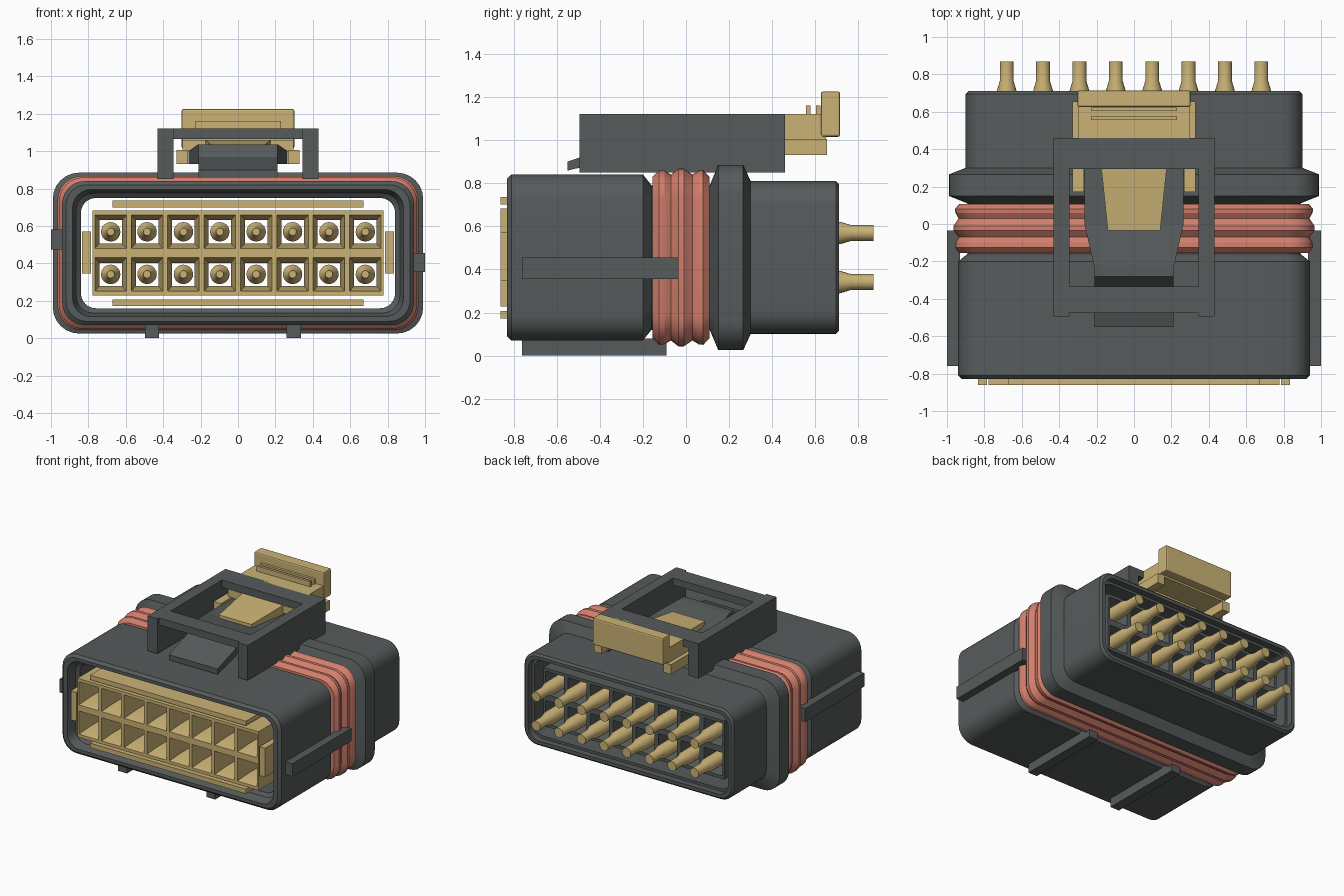
import bpy, bmesh, math

cube = bpy.data.objects.get("Cube")
if cube:
    bpy.data.objects.remove(cube, do_unlink=True)

def material(name, rgb):
    m = bpy.data.materials.new(name)
    m.use_nodes = True
    m.diffuse_color = (*rgb, 1)
    m.node_tree.nodes["Principled BSDF"].inputs["Base Color"].default_value = (*rgb, 1)
    return m

GREY = material("dark grey plastic", (0.095, 0.105, 0.105))
TAN = material("tan plastic", (0.60, 0.45, 0.18))
SALMON = material("salmon rubber", (0.64, 0.21, 0.15))

MID = 0.455          # height of the connector axis
PITCH_X, PITCH_Z = 0.1945, 0.2275

def section(hw, hh, r, n):
    """Rounded rectangle, square (r = 0) or circle (r = hw = hh)."""
    pts = []
    for k, (sx, sz) in enumerate([(1, 1), (-1, 1), (-1, -1), (1, -1)]):
        for i in range(n + 1 if r else 1):
            a = (k + i / n) * math.pi / 2
            p = (sx * (hw - r) + r * math.cos(a), sz * (hh - r) + r * math.sin(a))
            if not pts or min(math.dist(p, q) for q in pts) > 1e-5:
                pts.append(p)
    return pts

def add_loft(bm, rings, centre=(0, MID), n=6, closed=False):
    """Skin rings (y, half width, half height, radius) along y."""
    rows = [[bm.verts.new((centre[0] + x, y, centre[1] + z))
             for x, z in section(hw, hh, r, n)] for y, hw, hh, r in rings]
    pairs = list(zip(rows, rows[1:]))
    if closed:
        pairs.append((rows[-1], rows[0]))
    else:
        bm.faces.new(rows[0])
        bm.faces.new(rows[-1])
    for a, b in pairs:
        for i in range(len(a)):
            j = (i + 1) % len(a)
            bm.faces.new((a[i], a[j], b[j], b[i]))

def finish(name, bm, mat, smooth=None):
    bmesh.ops.recalc_face_normals(bm, faces=bm.faces[:])
    me = bpy.data.meshes.new(name)
    bm.to_mesh(me)
    bm.free()
    me.materials.append(mat)
    if smooth:
        me.polygons.foreach_set("use_smooth", [True] * len(me.polygons))
        me.set_sharp_from_angle(angle=math.radians(smooth))
    ob = bpy.data.objects.new(name, me)
    bpy.context.collection.objects.link(ob)
    return ob

def loft(name, rings, mat, **kw):
    bm = bmesh.new()
    add_loft(bm, rings, **kw)
    return finish(name, bm, mat, 25)

def box(name, x, y, z, mat):
    """Box from (min, max) ranges."""
    bm = bmesh.new()
    bmesh.ops.create_cube(bm, size=1)
    for v in bm.verts:
        v.co = [(r[0] + r[1]) / 2 + c * (r[1] - r[0]) for r, c in zip((x, y, z), v.co)]
    return finish(name, bm, mat)

def strip(name, stations, mat):
    """Bar along y through stations (y, half width, bottom, top)."""
    bm = bmesh.new()
    rows = [[bm.verts.new(p) for p in ((-w, y, lo), (w, y, lo), (w, y, hi), (-w, y, hi))]
            for y, w, lo, hi in stations]
    bm.faces.new(rows[0])
    bm.faces.new(rows[-1])
    for a, b in zip(rows, rows[1:]):
        for i in range(4):
            j = (i + 1) % 4
            bm.faces.new((a[i], a[j], b[j], b[i]))
    return finish(name, bm, mat)

def cells(name, rings, mat, **kw):
    """Repeat one loft over the 8 x 2 contact positions."""
    bm = bmesh.new()
    for col in range(8):
        for row in (-0.5, 0.5):
            add_loft(bm, rings, centre=((col - 3.5) * PITCH_X, MID + row * PITCH_Z), **kw)
    return finish(name, bm, mat, 30)

# Hollow housing: outside from front to back, then inside back to front
loft("housing", [
    (-0.83, 0.92, 0.365, 0.11), (-0.81, 0.94, 0.385, 0.12),
    (-0.20, 0.94, 0.385, 0.12), (-0.16, 0.89, 0.335, 0.10),
    (0.11, 0.89, 0.335, 0.10), (0.15, 0.99, 0.43, 0.14),
    (0.265, 0.99, 0.43, 0.14), (0.30, 0.90, 0.355, 0.11),
    (0.695, 0.90, 0.355, 0.11), (0.71, 0.885, 0.34, 0.10),
    (0.71, 0.86, 0.315, 0.09), (0.66, 0.86, 0.315, 0.09),
    (0.66, 0.84, 0.295, 0.08), (-0.74, 0.84, 0.295, 0.08),
    (-0.76, 0.865, 0.32, 0.09), (-0.83, 0.885, 0.34, 0.10)], GREY, closed=True)

# Ribbed seal around the groove
loft("seal", [
    (-0.155, 0.89, 0.335, 0.11), (-0.155, 0.935, 0.375, 0.12),
    (-0.125, 0.957, 0.405, 0.13), (-0.10, 0.955, 0.403, 0.13),
    (-0.07, 0.938, 0.385, 0.12), (-0.035, 0.965, 0.412, 0.13),
    (-0.01, 0.965, 0.412, 0.13), (0.03, 0.938, 0.385, 0.12),
    (0.06, 0.955, 0.403, 0.13), (0.08, 0.957, 0.405, 0.13),
    (0.108, 0.935, 0.375, 0.12), (0.108, 0.89, 0.335, 0.11)], SALMON, closed=True)

# Contact carrier: funnel cells at the front, open grid at the back
hx, hz = PITCH_X / 2, PITCH_Z / 2
cells("contact_carrier", [
    (0, hx, hz, 0), (-0.86, hx, hz, 0), (-0.86, 0.084, 0.09, 0),
    (-0.76, 0.06, 0.062, 0), (0, 0.06, 0.062, 0)], TAN, n=1, closed=True)
cells("rear_grid", [
    (0, hx, hz, 0), (0.64, hx, hz, 0), (0.64, 0.08, 0.09, 0),
    (0.56, 0.06, 0.062, 0), (0, 0.06, 0.062, 0)], GREY, n=1, closed=True)
cells("contacts", [
    (-0.66, 0.02, 0.02, 0.02), (-0.62, 0.028, 0.028, 0.028), (-0.58, 0.052, 0.052, 0.052),
    (0.715, 0.052, 0.052, 0.052), (0.765, 0.037, 0.037, 0.037),
    (0.87, 0.037, 0.037, 0.037)], TAN, n=5)

# Retainer strips around the carrier
for side, z in (("lower", 0.19), ("upper", 0.718)):
    box(side + "_retainer", (-0.67, 0.67), (-0.86, -0.3), (z - 0.018, z + 0.018), TAN)
for side, x in (("right", -0.811), ("left", 0.811)):
    box(side + "_retainer", (x - 0.024, x + 0.024), (-0.86, -0.3), (0.345, 0.57), TAN)

# Keying ribs
box("left_key", (0.93, 1.0), (-0.76, -0.035), (0.355, 0.455), GREY)
box("right_key", (-1.0, -0.93), (-0.76, -0.035), (0.475, 0.58), GREY)
for side, x in (("right", -0.46), ("left", 0.298)):
    box(side + "_bottom_key", (x - 0.038, x + 0.038), (-0.76, -0.09), (0, 0.08), GREY)

# Guard frame over the latch
for side, s in (("right", -1), ("left", 1)):
    box(side + "_guard_wall", sorted((s * 0.345, s * 0.43)), (-0.495, 0.46), (0.85, 1.12), GREY)
box("front_guard_bar", (-0.345, 0.345), (-0.475, -0.335), (1.065, 1.12), GREY)
box("rear_guard_bar", (-0.345, 0.345), (0.295, 0.46), (1.065, 1.12), GREY)

# Latch arm with thumb tab
strip("latch_arm", [(0.42, 0.265, 0.93, 0.985), (0, 0.265, 0.93, 1.0),
                    (-0.22, 0.215, 0.93, 1.035), (-0.28, 0.21, 0.93, 1.035),
                    (-0.335, 0.21, 0.91, 0.97), (-0.55, 0.21, 0.858, 0.9)], GREY)

# Sliding lock: tongue, body, legs, ribs and handle
strip("lock_tongue", [(0.46, 0.19, 0.98, 1.06), (0.30, 0.175, 0.98, 1.06),
                      (-0.035, 0.14, 0.98, 1.03)], TAN)
box("lock_body", (-0.297, 0.297), (0.44, 0.65), (1.0, 1.12), TAN)
box("lock_bridge", (-0.297, 0.297), (0.30, 0.44), (1.0, 1.06), TAN)
for side, s in (("right", -1), ("left", 1)):
    box(side + "_lock_leg", sorted((s * 0.267, s * 0.33)), (0.17, 0.655), (0.93, 1.005), TAN)
for i, y in enumerate((0.567, 0.613)):
    box("lock_grip_%d" % (i + 1), (-0.23, 0.23), (y - 0.01, y + 0.01), (1.12, 1.16), TAN)
handle = box("lock_handle", (-0.302, 0.302), (0.625, 0.715), (1.015, 1.225), TAN)
bevel = handle.modifiers.new("soft edges", "BEVEL")
bevel.width = 0.01
bevel.segments = 2
